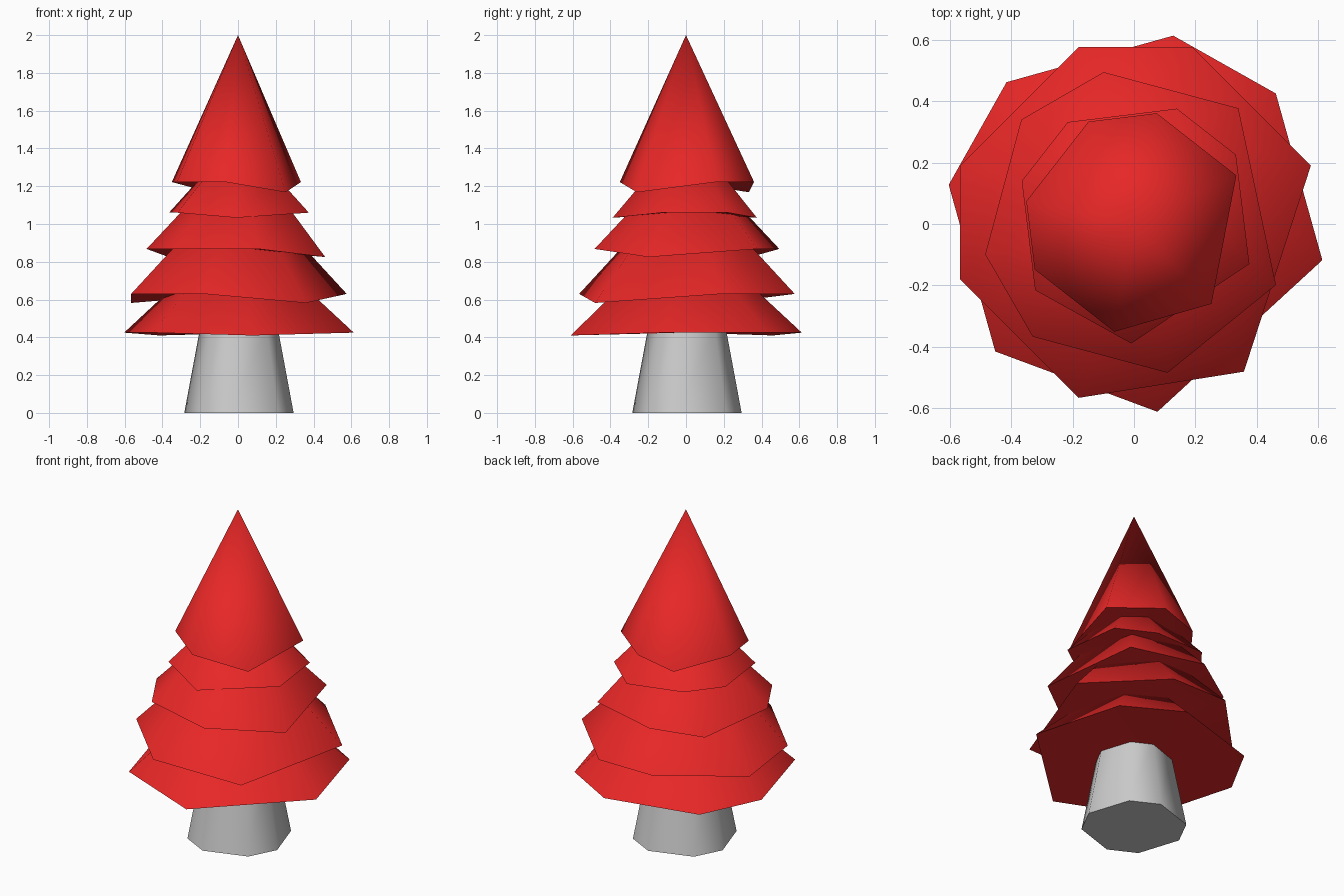
import bpy, bmesh
from math import cos, sin, radians

if "Cube" in bpy.data.objects:
    bpy.data.objects.remove(bpy.data.objects["Cube"])

CX, CY = 0.005, 0.005
red = bpy.data.materials.new("red_foliage")
red.diffuse_color = (0.8, 0.02, 0.02, 1)
red.use_nodes = True
red.node_tree.nodes["Principled BSDF"].inputs["Base Color"].default_value = red.diffuse_color


def finish(name, bm, mat=None, angle=80):
    bmesh.ops.recalc_face_normals(bm, faces=bm.faces)
    me = bpy.data.meshes.new(name)
    bm.to_mesh(me)
    bm.free()
    ob = bpy.data.objects.new(name, me)
    bpy.context.collection.objects.link(ob)
    if mat:
        me.materials.append(mat)
    bpy.ops.object.select_all(action='DESELECT')
    ob.select_set(True)
    bpy.context.view_layer.objects.active = ob
    bpy.ops.object.shade_smooth_by_angle(angle=radians(angle))
    return ob


def ring(bm, r, angles, zs):
    return [bm.verts.new((CX + r * cos(radians(a)), CY + r * sin(radians(a)), z))
            for a, z in zip(angles, zs)]


def fan(bm, loop, tip):
    v = bm.verts.new(tip)
    for i in range(len(loop)):
        bm.faces.new((loop[i - 1], loop[i], v))


def bridge(bm, a, b):
    for i in range(len(a)):
        bm.faces.new((a[i - 1], a[i], b[i], b[i - 1]))


# Uneven seven-sided outline shared by every tier
OFFSETS = (0, 54, 90, 144, 180, 234, 288)


def tier(name, start, r, hi, lo, low_ids, apex, cut=None):
    angles = [start + o for o in OFFSETS]
    zs = [lo if i in low_ids else hi for i in range(7)]
    bm = bmesh.new()
    rim = ring(bm, r, angles, zs)
    fan(bm, rim, (CX, CY, hi))                     # underside
    if cut is None:
        fan(bm, rim, (0, 0, apex))                 # pointed top
    else:
        top = ring(bm, r * (apex - cut) / (apex - hi), angles, [cut] * 7)
        bridge(bm, rim, top)
        bm.faces.new(top)
    finish(name, bm, red)


# Foliage tiers, bottom to top
tier("foliage_tier_1", 348.6, 0.62, 0.425, 0.41, (3, 6), 0.99, 0.68)
tier("foliage_tier_2", 18, 0.60, 0.63, 0.582, (3, 6), 1.25, 0.91)
tier("foliage_tier_3", 48, 0.50, 0.868, 0.825, (2, 6), 1.39, 1.10)
tier("foliage_tier_4", 340, 0.394, 1.06, 1.033, (2, 6), 1.47, 1.26)
tier("foliage_top", 25, 0.362, 1.222, 1.168, (2, 6), 2.0)

# Tapered eight-sided trunk
angles = [45, 81, 135, 171, 225, 261, 315, 351]
bm = bmesh.new()
base = ring(bm, 0.293, angles, [0] * 8)
top = ring(bm, 0.208, angles, [0.45] * 8)
bridge(bm, base, top)
bm.faces.new(base)
bm.faces.new(top)
finish("trunk", bm, angle=60)
